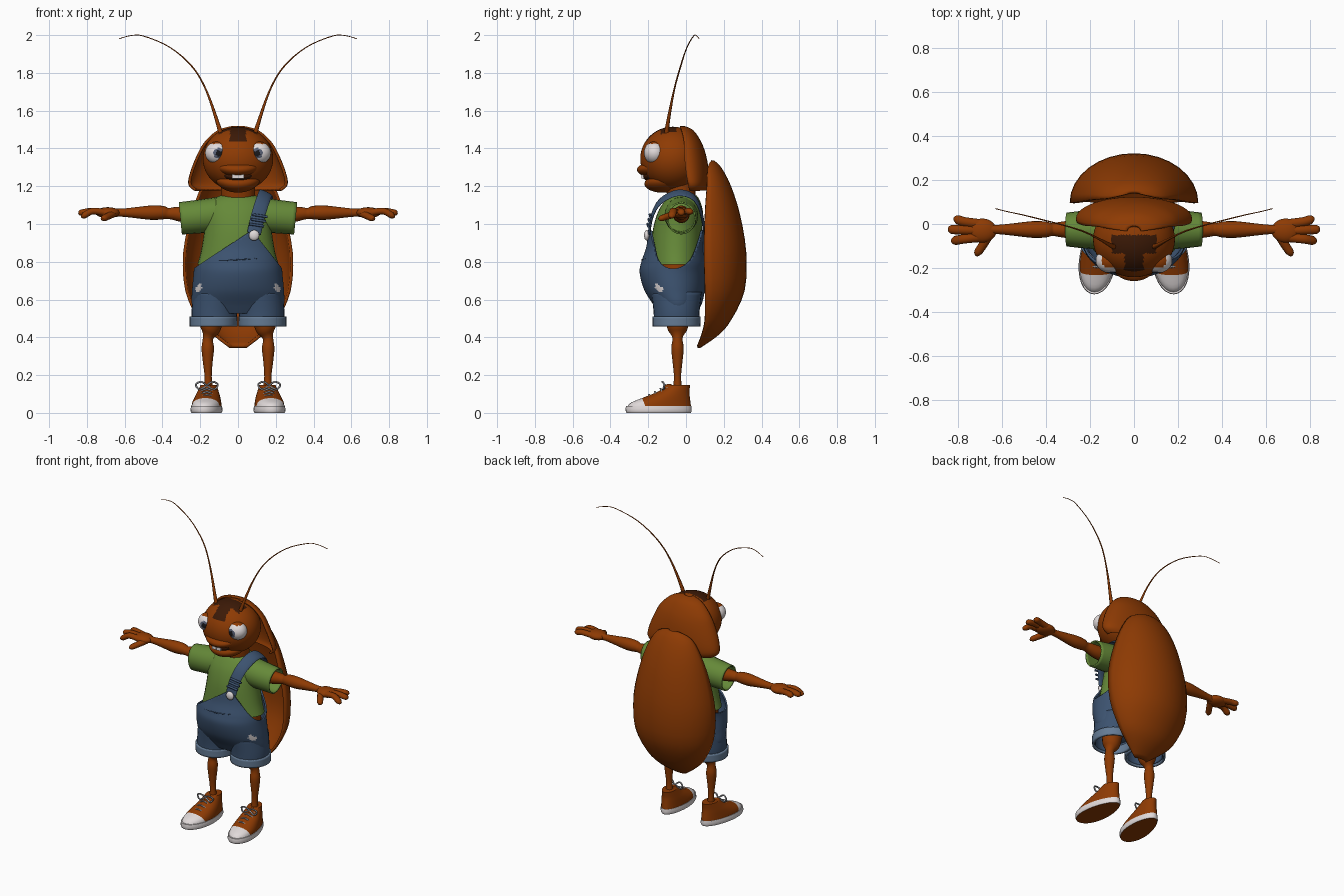
import bpy, bmesh, math
from mathutils import Vector, Matrix

if "Cube" in bpy.data.objects:
    bpy.data.objects.remove(bpy.data.objects["Cube"])

X, Y, Z = Vector((1, 0, 0)), Vector((0, 1, 0)), Vector((0, 0, 1))
SIDES = (("left", 1), ("right", -1))


def material(name, r, g, b):
    m = bpy.data.materials.new(name)
    m.use_nodes = True
    m.diffuse_color = (r, g, b, 1)
    node = next(n for n in m.node_tree.nodes if n.type == "BSDF_PRINCIPLED")
    node.inputs["Base Color"].default_value = (r, g, b, 1)
    node.inputs["Roughness"].default_value = 0.7
    return m


skin = material("chestnut skin", 0.27, 0.043, 0.001)
green = material("shirt green", 0.13, 0.25, 0.04)
denim = material("denim blue", 0.045, 0.085, 0.16)
faded = material("faded denim", 0.13, 0.2, 0.3)
white = material("off white", 0.75, 0.70, 0.70)
dark = material("dark brown", 0.045, 0.01, 0.002)
grey = material("lace grey", 0.28, 0.28, 0.30)
black = material("black", 0.01, 0.01, 0.012)
iris = material("iris grey", 0.10, 0.12, 0.18)


def finish(name, bm, mats, rule=None, thick=0.0, angle=50):
    """Turn a bmesh into a smooth-shaded object; rule maps a face to a slot."""
    bmesh.ops.recalc_face_normals(bm, faces=bm.faces)
    mats = mats if isinstance(mats, list) else [mats]
    for f in bm.faces:
        f.smooth = True
        f.material_index = rule(f) if rule else 0
    me = bpy.data.meshes.new(name)
    bm.to_mesh(me)
    bm.free()
    me.set_sharp_from_angle(angle=math.radians(angle))
    for m in mats:
        me.materials.append(m)
    ob = bpy.data.objects.new(name, me)
    bpy.context.collection.objects.link(ob)
    if thick:
        mod = ob.modifiers.new("thickness", "SOLIDIFY")
        mod.thickness, mod.offset = thick, 0


def resample(st, k):
    """Catmull-Rom interpolation of the loft stations."""
    st = [Vector(s) for s in st]
    out = []
    for i in range(len(st) - 1):
        a, b, c, d = st[max(i - 1, 0)], st[i], st[i + 1], st[min(i + 2, len(st) - 1)]
        for j in range(k):
            t = j / k
            out.append(b + (c - a) * t / 2 + (a * 2 - b * 5 + c * 4 - d) * t * t / 2
                       + (b * 3 - a - c * 3 + d) * t ** 3 / 2)
    return out + [st[-1]]


def loft(stations, n=16, flat=False, ref=X, arc=None, cap=True, k=4, taper=0.0):
    """Sweep ellipses (x, y, z, ru, rv); flat keeps every ring horizontal."""
    st = resample(stations, k)
    bm, rows = bmesh.new(), []
    a0, a1 = arc or (0, 360)
    count = n + 1 if arc else n
    for i, s in enumerate(st):
        c = Vector(s[:3])
        if flat:
            u, v = X, Y
        else:
            t = (Vector(st[min(i + 1, len(st) - 1)][:3]) - Vector(st[max(i - 1, 0)][:3])).normalized()
            u = (ref - t * ref.dot(t)).normalized()
            v = t.cross(u)
        row = []
        for j in range(count):
            a = math.radians(a0 + (a1 - a0) * j / n)
            narrow = 1 - taper * math.sin(a)
            row.append(bm.verts.new(c + u * max(s[3], .0008) * math.cos(a) * narrow
                                    + v * max(s[4], .0008) * math.sin(a)))
        rows.append(row)
    for p, q in zip(rows, rows[1:]):
        for j in range(n):
            m = (j + 1) % count
            bm.faces.new((p[j], p[m], q[m], q[j]))
    if cap and not arc:
        bm.faces.new(rows[0])
        bm.faces.new(rows[-1])
    return bm


def ball(center, radii, n=24, turn=None, bend=0.0):
    """Ellipsoid with optional rotation and upward bend of its sides."""
    bm = bmesh.new()
    bmesh.ops.create_uvsphere(bm, u_segments=n, v_segments=n * 2 // 3, radius=1)
    if turn:
        bmesh.ops.transform(bm, matrix=turn, verts=bm.verts)
    for v in bm.verts:
        v.co = Vector([a * r for a, r in zip(v.co, radii)]) + Vector(center)
        v.co.z += bend * v.co.x ** 2
    return bm


def cut(bm, point, normal, remove=False):
    bmesh.ops.bisect_plane(bm, geom=bm.verts[:] + bm.edges[:] + bm.faces[:], plane_co=point,
                           plane_no=normal, clear_outer=remove)


def tube(name, pts, mat, r=None, **kw):
    finish(name, loft([tuple(p) + ((r, r) if r else ()) for p in pts], **kw), mat)


# Head with a dark patch that narrows towards the brow
def brow_rule(f):
    c = f.calc_center_median()
    wide = 0.042 if c.y < -.135 else 0.1
    return int(c.z > 1.435 and -0.225 < c.y < -0.05 and abs(c.x) < wide)


finish("head", ball((0, -.07, 1.345), (.186, .172, .17), 80), [skin, dark], brow_rule)
finish("upper_lip", ball((0, -.16, 1.287), (.112, .1, .042), 32, bend=1.0), skin)
finish("lower_jaw", ball((0, -.125, 1.213), (.115, .095, .047), 32, bend=1.2), skin)
finish("mouth", ball((0, -.14, 1.25), (.1, .09, .03), 24, bend=1.6), dark)
for side, s in SIDES:
    bm = bmesh.new()
    bmesh.ops.create_cube(bm, size=1, matrix=Matrix.Translation((s * .016, -.225, 1.252))
                          @ Matrix.Diagonal((.03, .02, .024, 1)))
    finish(side + "_tooth", bm, white, angle=30)
finish("neck", loft([(0, -.02, 1.08, .09, .07), (0, -.03, 1.22, .09, .08)], flat=True), skin)


# Eyes: pupil and iris face forward, a lid covers the top
for side, s in SIDES:
    eye = Vector((s * .108, -.166, 1.377))

    def eye_rule(f):
        d = f.calc_center_median() - eye
        angle = math.degrees(d.angle(Vector((-s * .1, -1, -.05))))
        return 3 if d.z > .047 else 2 if angle < 16 else 1 if angle < 29 else 0

    finish(side + "_eye", ball(eye, (.066, .057, .06), 40, Matrix.Rotation(math.pi / 2, 4, "X")),
           [white, iris, black, skin], eye_rule)
    # Antennae
    path = [(.085, -.1, 1.45, .016), (.1, -.1, 1.51, .011), (.165, -.065, 1.7, .005),
            (.24, -.03, 1.83, .004), (.36, .005, 1.935, .003), (.5, .04, 1.995, .0025),
            (.57, .055, 1.997, .002), (.63, .07, 1.98, .002)]
    tube(side + "_antenna", [(s * x, y, z, r, r) for x, y, z, r in path], skin, n=8)

# Hood behind the head and hollow wing case on the back
finish("hood", loft([(0, -.03, 1.512, .03, .02), (0, -.015, 1.49, .105, .05), (0, 0, 1.43, .172, .075),
                     (0, .005, 1.36, .212, .095), (0, .015, 1.27, .247, .1), (0, .025, 1.21, .256, .09),
                     (0, .03, 1.18, .225, .075)],
                    n=24, flat=True, arc=(-8, 188)), skin, thick=.014)
finish("wing_case", loft([(0, .135, 1.33, .03, .008), (0, .115, 1.295, .12, .065), (0, .11, 1.2, .185, .12),
                          (0, .1, 1.05, .24, .178), (0, .095, .85, .282, .216), (0, .1, .65, .272, .203),
                          (0, .1, .5, .205, .135), (0, .085, .42, .13, .085), (0, .06, .35, .04, .01)],
                         n=16, flat=True, arc=(0, 180), k=3), skin, thick=.016)

# Torso, shirt and sleeves
finish("belly", loft([(0, -.05, .6, .2, .13), (0, -.05, .86, .185, .12)], flat=True, n=24), skin)
finish("shirt", loft([(0, -.05, .785, .215, .135), (0, -.05, .86, .195, .135), (0, -.045, .97, .178, .13),
                      (0, -.03, 1.06, .178, .12), (0, -.02, 1.12, .155, .095), (0, -.015, 1.15, .095, .072)],
                     flat=True, n=32), green)
for side, s in SIDES:
    finish(side + "_sleeve", loft([(s * .1, -.025, 1.05, .085, .09), (s * .2, -.025, 1.04, .084, .085),
                                   (s * .305, -.025, 1.03, .073, .082)], ref=Y, cap=False, n=20), green, thick=.008)
    # Arms and hands
    arm = [(.2, 1.05, .045), (.28, 1.05, .042), (.34, 1.055, .034), (.37, 1.055, .029), (.4, 1.06, .036),
           (.46, 1.06, .038), (.55, 1.06, .028), (.62, 1.06, .021), (.66, 1.06, .024)]
    tube(side + "_arm", [(s * x, -.025, z, r, r) for x, z, r in arm], skin, ref=Y)
    finish(side + "_palm", ball((s * .69, -.03, 1.06), (.065, .055, .029)), skin)
    for finger, y0, tip_x, tip_y, tip_z in (("back_finger", 0, .82, .02, 1.065), ("middle_finger", -.03, .845, -.025, 1.06),
                                            ("front_finger", -.06, .83, -.075, 1.045)):
        tube(f"{side}_{finger}", [(s * .7, y0, 1.06, .022, .019), (s * .77, (y0 + tip_y) / 2, 1.068, .021, .018),
                                  (s * (tip_x - .015), tip_y, tip_z, .02, .017), (s * tip_x, tip_y, tip_z, .008, .007)],
             skin, n=10, ref=Y)
    tube(side + "_thumb", [(s * .66, -.05, 1.055, .022, .02), (s * .69, -.1, 1.04, .02, .018),
                           (s * .71, -.13, 1.03, .018, .016), (s * .715, -.145, 1.025, .006, .006)], skin, n=10)

# Overalls: one lofted body cut by two slanted planes into a bib, with worn spots
OVERALL = [(0, -.05, .53, .2, .09), (0, -.045, .57, .238, .12), (0, -.06, .65, .238, .155), (0, -.07, .74, .23, .17),
           (0, -.063, .8, .226, .168), (0, -.055, .88, .208, .15), (0, -.05, .99, .19, .142)]
SURFACE = resample(OVERALL, 8)


def on_front(x, z, lift=.008):
    s = min(SURFACE, key=lambda q: abs(q[2] - z))
    return Vector((x, s[1] - s[4] * math.sqrt(max(0, 1 - (x / s[3]) ** 2)) - lift, z))


WORN = [on_front(s * x, z, 0) for s in (1, -1) for x, z in ((.2, .668), (.21, .655))]


def worn_rule(f):
    return int(min((f.calc_center_median() - p).length for p in WORN) < .017)


bib = loft(OVERALL, flat=True, n=120, k=10)
cut(bib, (-.215, 0, .775), (-.18, 0, .27), True)
cut(bib, (.105, 0, .925), (.13, 0, .1), True)
finish("overalls", bib, [denim, white], worn_rule, thick=.01)
tube("pocket_seam", [on_front(-.1 + .04 * i, .805 + .012 * (i / 5), .005) for i in range(6)], denim, .003, n=6)
for side, s in SIDES:
    finish(side + "_shorts_leg", loft([(s * .125, -.05, .47, .115, .115), (s * .125, -.05, .54, .117, .118),
                                       (s * .115, -.05, .64, .115, .13)], flat=True, n=28, cap=False), denim, thick=.008)
    finish(side + "_cuff", loft([(s * .13, -.05, .457, .119, .12), (s * .13, -.05, .51, .12, .121)],
                                flat=True, n=28, cap=False), faded, thick=.014)

# Shoulder strap, buckle and button
tube("strap", [p + (.037, .007) for p in
               ((.085, -.195, .95), (.105, -.18, 1.04), (.13, -.135, 1.12), (.148, -.04, 1.165),
                (.15, .05, 1.13), (.12, .092, 1.0), (.05, .095, .85))], denim, n=12, ref=Vector((1, 0, -.5)))
for i in range(3):
    z = 1.0 + .025 * i
    tube(f"buckle_bar_{i}", [(.06 + .009 * i, -.203 + .006 * i, z), (.138 + .009 * i, -.2 + .006 * i, z - .012)],
         denim, .007, ref=Z, n=8)
finish("button", ball((.085, -.208, .94), (.028, .014, .028), 16), white)


# Legs and lace-up shoes
def skew(bm, s):
    for v in bm.verts:
        v.co.x -= s * .09 * (v.co.y + .15)
    return bm


for side, s in SIDES:
    leg = [(.135, .55, .07), (.145, .45, .055), (.155, .41, .032), (.16, .385, .027), (.16, .34, .033),
           (.16, .27, .026), (.158, .19, .019), (.155, .1, .026)]
    tube(side + "_leg", [(s * x, -.045, z, r, r) for x, z, r in leg], skin)
    x = s * .165
    sole = loft([(x, -.145, 0, .078, .17), (x, -.145, .012, .083, .175), (x, -.145, .036, .08, .173)],
                flat=True, n=32, taper=.15, k=2)
    finish(side + "_sole", skew(sole, s), [white, skin],
           lambda f: int(f.calc_center_median().z < .001), angle=40)
    upper = loft([(x, -.143, .03, .078, .17), (x, -.133, .055, .075, .157), (x, -.098, .085, .066, .118),
                  (x, -.065, .113, .055, .083), (x, -.035, .148, .042, .057)], flat=True, n=32, taper=.15)
    cut(upper, (0, -.225, .06), (0, -1, -.4))
    finish(side + "_shoe_upper", skew(upper, s), [skin, white],
           lambda f: int((f.calc_center_median() - Vector((0, -.225, .06))).dot(Vector((0, -1, -.4))) > 0))
    for i in range(4):
        y, z, w = -.195 + .03 * i, .09 + .016 * i, .04 - .003 * i
        lace = loft([(x - w, y + .008, z - .012, .005, .005), (x, y, z + .006, .005, .005),
                     (x + w, y + .008, z - .012, .005, .005)], ref=Z, n=8)
        finish(f"{side}_lace_{i}", lace, grey)
    for name, way in SIDES:
        loop = [(x, -.11, .145), (x + way * .03, -.125, .165), (x + way * .058, -.115, .15),
                (x + way * .04, -.12, .125), (x, -.11, .142)]
        tube(f"{side}_bow_loop_{name}", loop, grey, .005, ref=Y, n=8)
    finish(side + "_tongue", ball((x, -.09, .125), (.03, .03, .028), 16), skin)
